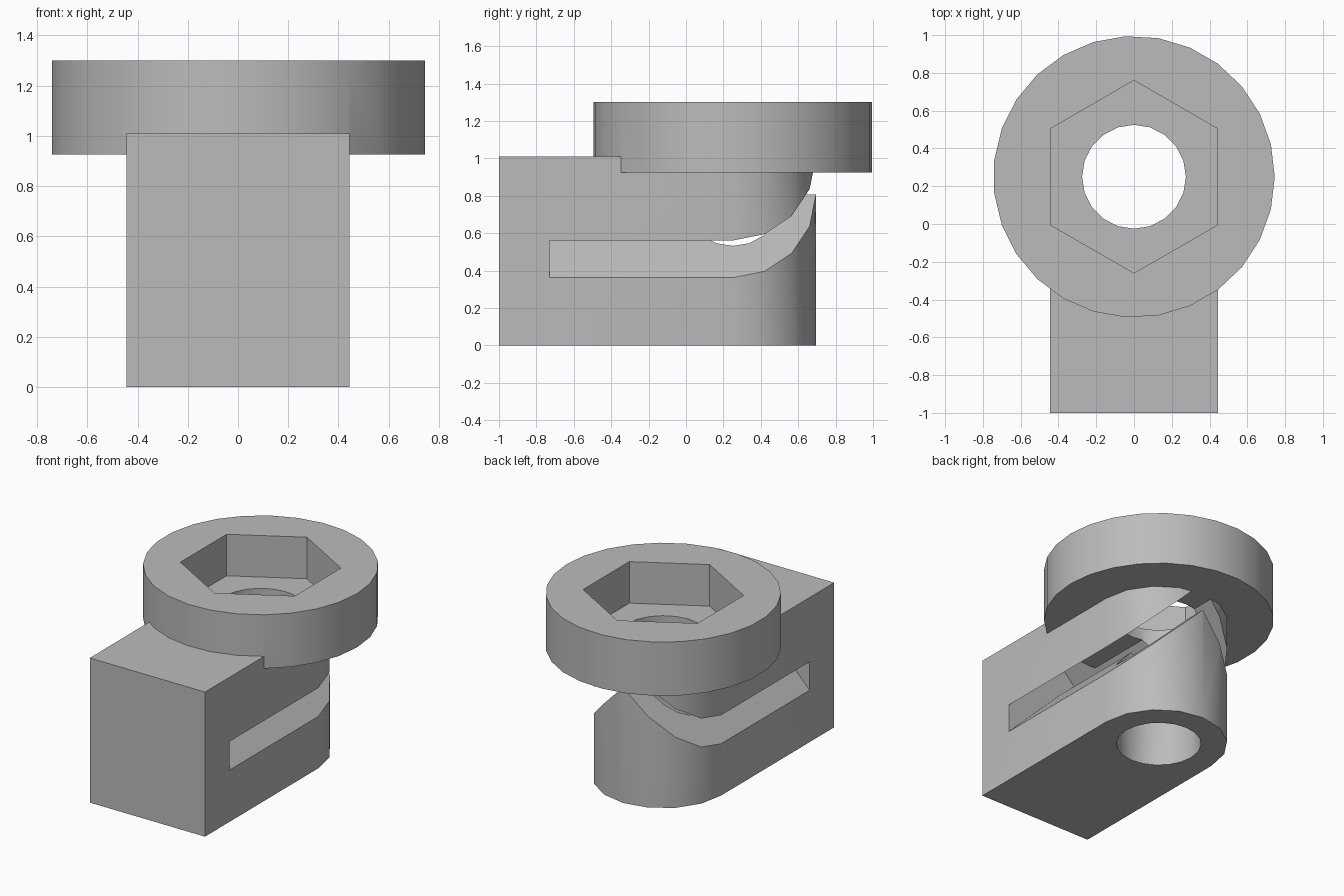
import bpy
import bmesh
from math import cos, sin, pi, radians

default = bpy.data.objects.get("Cube")
if default:
    bpy.data.objects.remove(default, do_unlink=True)

AXIS_Y = 0.25      # bore centre
HALF_W = 0.445     # body half width
TOP = 1.01         # body top, also the socket floor

grey = bpy.data.materials.new("plain_grey")
grey.use_nodes = True
colour = (0.5, 0.5, 0.5, 1)
grey.diffuse_color = colour
grey.node_tree.nodes["Principled BSDF"].inputs["Base Color"].default_value = colour


def prism(name, points, offset):
    """Extrude a planar outline of 3D points by an offset vector."""
    bm = bmesh.new()
    face = bm.faces.new([bm.verts.new(p) for p in points])
    moved = bmesh.ops.extrude_face_region(bm, geom=[face])["geom"]
    verts = [v for v in moved if isinstance(v, bmesh.types.BMVert)]
    bmesh.ops.translate(bm, verts=verts, vec=offset)
    bmesh.ops.recalc_face_normals(bm, faces=bm.faces)
    mesh = bpy.data.meshes.new(name)
    bm.to_mesh(mesh)
    bm.free()
    mesh.materials.append(grey)
    obj = bpy.data.objects.new(name, mesh)
    bpy.context.collection.objects.link(obj)
    return obj


def ring(radius, sides, z, start=0.0):
    return [(radius * cos(start + 2 * pi * i / sides),
             AXIS_Y + radius * sin(start + 2 * pi * i / sides), z)
            for i in range(sides)]


def combine(target, tool, operation):
    """Apply a boolean and discard the tool."""
    mod = target.modifiers.new(operation, "BOOLEAN")
    mod.operation = operation
    mod.solver = "EXACT"
    mod.object = tool
    bpy.context.view_layer.objects.active = target
    bpy.ops.object.modifier_apply(modifier=mod.name)
    bpy.data.objects.remove(tool, do_unlink=True)


# Body: block with a rounded back end
outline = [(-HALF_W, -1, 0), (HALF_W, -1, 0)] + ring(HALF_W, 16, 0)[:9]
clamp = prism("clamp_body", outline, (0, 0, TOP))

# Roof-shaped slot, open at the sides and back
low, high, reach = 0.807, 1.006, 0.6
chevron = [(-reach, -0.73, low - reach), (0, -0.73, low), (reach, -0.73, low - reach),
           (reach, -0.73, high - reach), (0, -0.73, high), (-reach, -0.73, high - reach)]
combine(clamp, prism("slot_cutter", chevron, (0, 2, 0)), "DIFFERENCE")

# Round head
combine(clamp, prism("head", ring(0.745, 27, 0.925), (0, 0, 0.375)), "UNION")

# Hexagonal socket and through bore
combine(clamp, prism("socket_cutter", ring(0.51, 6, TOP, pi / 2), (0, 0, 0.5)), "DIFFERENCE")
combine(clamp, prism("bore_cutter", ring(0.275, 20, -0.1), (0, 0, 1.6)), "DIFFERENCE")

# Smooth the curved walls, keep edges sharp
bpy.ops.object.select_all(action="DESELECT")
clamp.select_set(True)
bpy.context.view_layer.objects.active = clamp
bpy.ops.object.shade_smooth_by_angle(angle=radians(30))
